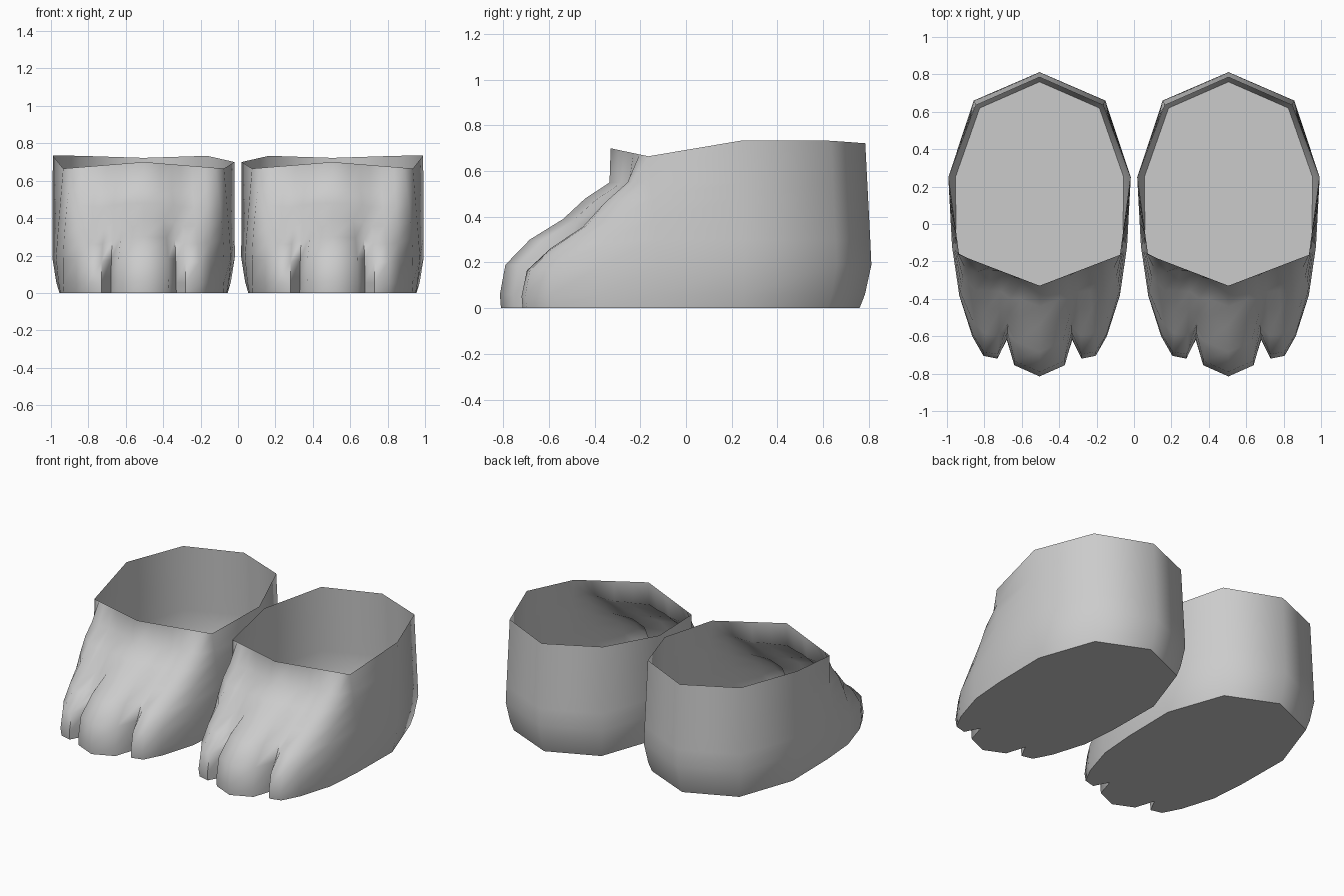
import bpy, bmesh, math

if "Cube" in bpy.data.objects:
    bpy.data.objects.remove(bpy.data.objects["Cube"])

# Heights of the horizontal loops below the rim
LEVELS = [0.0, 0.06, 0.19, 0.30, 0.39, 0.48, 0.55]

# How far each loop reaches from the ankle rim (0) to the toe tip (1)
TOE = [0.99, 1.0, 0.95, 0.73, 0.43, 0.23, 0.01, 0]
GROOVE = [1.0, 0.98, 0.88, 0.72, 0.58, 0.36, 0.03, 0]
FLANK = [0.9, 1.0, 1.0, 0.93, 0.80, 0.60, 0.32, 0]

# Front columns: rim half-width, tip (u, y), profile, blend to flank, height scale
FRONT = [
    (0.00, (0.00, -0.815), TOE, 0.0, 1.00),
    (0.09, (0.135, -0.755), TOE, 0.0, 0.98),
    (0.15, (0.175, -0.62), GROOVE, 0.0, 0.95),
    (0.20, (0.225, -0.72), TOE, 0.0, 0.87),
    (0.26, (0.30, -0.705), TOE, 0.1, 0.87),
    (0.33, (0.36, -0.60), TOE, 0.4, 0.90),
    (0.385, (0.43, -0.38), TOE, 0.85, 0.95),
]
# Ankle columns: sole, belly and rim, each (u, y), then rim height
ANKLE = [
    ((0.445, -0.12), (0.468, -0.12), (0.43, -0.165), 0.665),
    ((0.45, 0.25), (0.488, 0.25), (0.485, 0.25), 0.735),
    ((0.32, 0.62), (0.352, 0.66), (0.34, 0.635), 0.733),
    ((0.00, 0.76), (0.00, 0.812), (0.00, 0.785), 0.722),
]


def mix(a, b, t):
    return a + (b - a) * t


def half_columns():
    cols = []
    for ru, (tu, ty), prof, blend, hs in FRONT:
        k = ru / 0.43
        ry, rz = mix(-0.33, -0.165, k), mix(0.70, 0.665, k)
        col = []
        for i, z in enumerate(LEVELS + [rz]):
            t = mix(prof[i], FLANK[i], blend)
            zz = z * mix(hs, 1, max(0, i - 3) / 3) if i < 6 else z
            col.append((mix(ru, tu, t), mix(ry, ty, t), zz))
        cols.append(col)
    for sole, belly, rim, rz in ANKLE:
        col = []
        for z in LEVELS + [rz]:
            if z < 0.2:
                a, b, t = sole, belly, math.sin(z / 0.2 * math.pi / 2)
            else:
                a, b, t = belly, rim, (z - 0.2) / (rz - 0.2)
            col.append((mix(a[0], b[0], t), mix(a[1], b[1], t), z))
        cols.append(col)
    return cols


def make_foot(name, side):
    half = half_columns()
    ring = [(1, c) for c in half] + [(-1, c) for c in half[-2:0:-1]]
    bm = bmesh.new()
    grid = []
    for s, col in ring:
        verts = []
        for i, (u, y, z) in enumerate(col):
            # The inner side of the rim dips a little
            if s < 0 and i == 7 and u > 0.47:
                z -= 0.035
            verts.append(bm.verts.new((side * s * u, y, z)))
        grid.append(verts)
    n = len(grid)
    for j in range(n):
        a, b = grid[j], grid[(j + 1) % n]
        for i in range(7):
            f = [a[i], b[i], b[i + 1], a[i + 1]]
            bm.faces.new(f if side > 0 else f[::-1])
    # Flat sole
    loop = [c[0] for c in grid]
    bm.faces.new(loop[::-1] if side > 0 else loop)
    mesh = bpy.data.meshes.new(name)
    bm.to_mesh(mesh)
    bm.free()
    obj = bpy.data.objects.new(name, mesh)
    obj.location.x = side * 0.505
    bpy.context.collection.objects.link(obj)
    bpy.ops.object.select_all(action='DESELECT')
    obj.select_set(True)
    bpy.context.view_layer.objects.active = obj
    bpy.ops.object.shade_smooth_by_angle(angle=math.radians(60))


make_foot("right_paw_foot", 1)
make_foot("left_paw_foot", -1)
